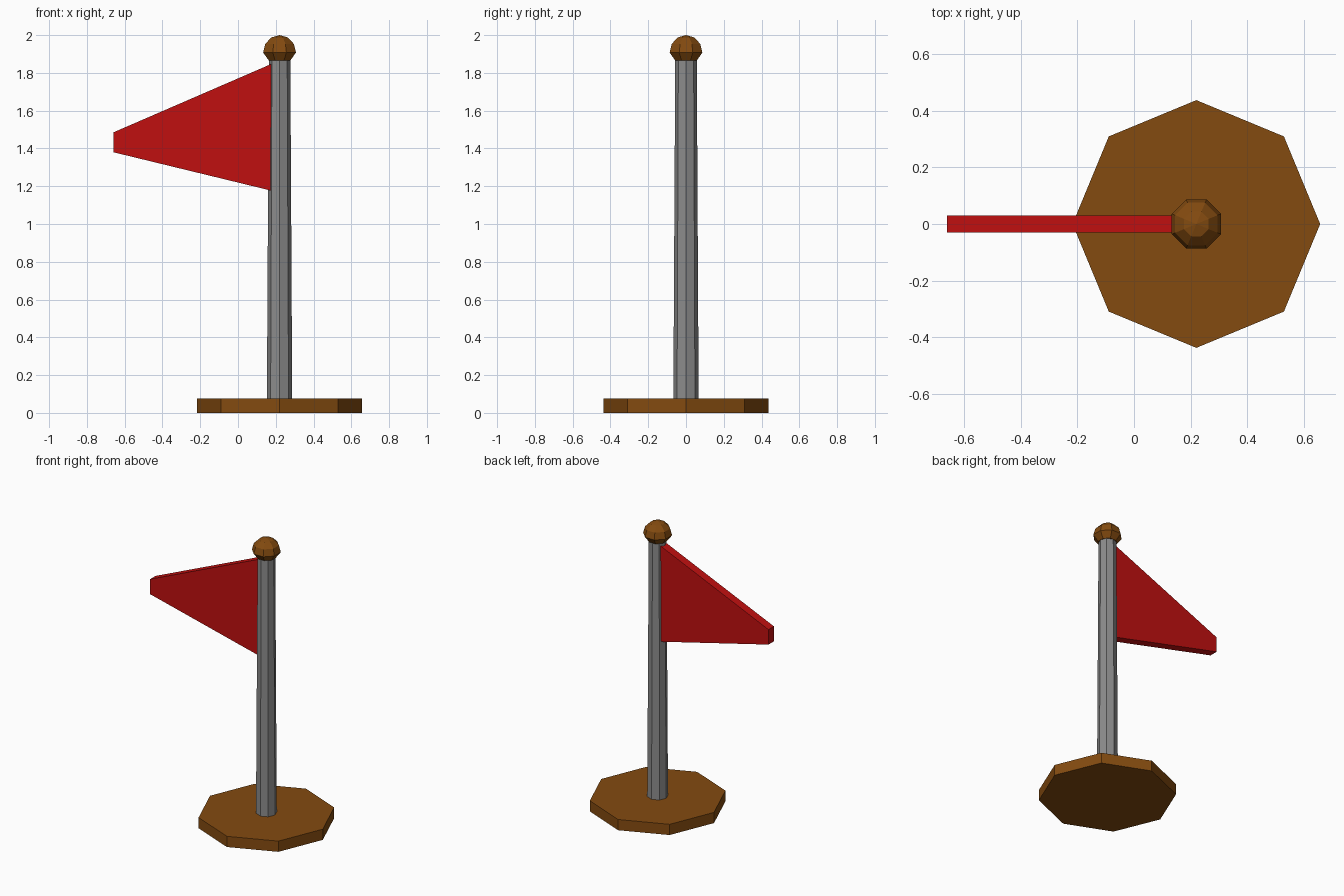
import bpy, bmesh, math

if "Cube" in bpy.data.objects:
    bpy.data.objects.remove(bpy.data.objects["Cube"])

CX = 0.22  # pole axis


def material(name, rgb):
    m = bpy.data.materials.new(name)
    m.diffuse_color = (*rgb, 1.0)
    m.use_nodes = True
    m.node_tree.nodes["Principled BSDF"].inputs["Base Color"].default_value = m.diffuse_color
    return m


brown = material("brown wood", (0.23, 0.07, 0.005))
grey = material("grey metal", (0.26, 0.26, 0.26))
red = material("red cloth", (0.53, 0.005, 0.005))


def finish(name, bm, mat):
    bmesh.ops.recalc_face_normals(bm, faces=bm.faces)
    mesh = bpy.data.meshes.new(name)
    bm.to_mesh(mesh)
    bm.free()
    mesh.materials.append(mat)
    obj = bpy.data.objects.new(name, mesh)
    bpy.context.collection.objects.link(obj)
    return obj


def lathe(name, profile, mat, turn=0.0, sides=8):
    """Stack of (radius, z) rings around the pole axis; radius 0 is a tip."""
    bm = bmesh.new()
    rings = []
    for r, z in profile:
        if r == 0:
            rings.append([bm.verts.new((CX, 0, z))] * sides)
        else:
            rings.append([bm.verts.new((CX + r * math.cos(turn + i * math.tau / sides),
                                        r * math.sin(turn + i * math.tau / sides), z))
                          for i in range(sides)])
    for a, b in zip(rings, rings[1:]):
        for i in range(sides):
            j = (i + 1) % sides
            bm.faces.new(list(dict.fromkeys((a[i], a[j], b[j], b[i]))))
    for ring, r in ((rings[0], profile[0][0]), (rings[-1], profile[-1][0])):
        if r > 0:
            bm.faces.new(ring)
    return finish(name, bm, mat)


# Octagonal base plate
lathe("base", [(0.437, 0), (0.437, 0.075)], brown)

# Tapered pole
lathe("pole", [(0.067, 0.07), (0.057, 1.88)], grey)

# Domed finial with a short tapered underside
R, Z = 0.094, 1.908
dome = [(R * math.cos(math.radians(a)), Z + 0.092 * math.sin(math.radians(a))) for a in (0, 30, 60)]
lathe("finial", [(0.062, 1.866)] + dome + [(0, 2.0)], brown, math.pi / 8)

# Pennant with a blunt tip, running into the pole
bm = bmesh.new()
outline = [(-0.66, 1.38), (CX, 1.166), (CX, 1.866), (-0.66, 1.485)]
face = bm.faces.new([bm.verts.new((x, -0.03, z)) for x, z in outline])
ext = bmesh.ops.extrude_face_region(bm, geom=[face])
bmesh.ops.translate(bm, vec=(0, 0.06, 0),
                    verts=[g for g in ext["geom"] if isinstance(g, bmesh.types.BMVert)])
finish("flag", bm, red)
